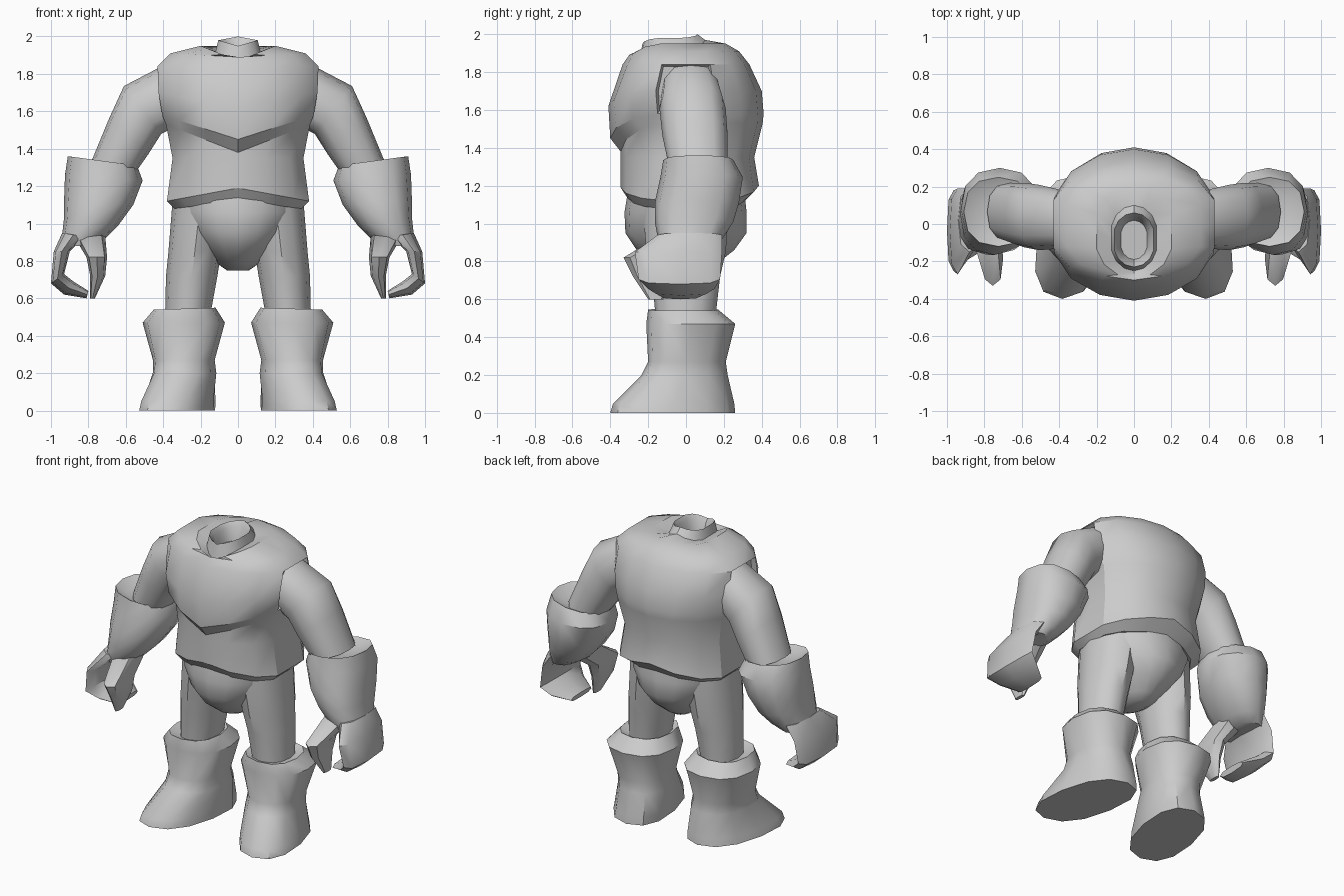
import bpy, bmesh, math

grey = bpy.data.materials.new("plain grey")
grey.diffuse_color = (0.6, 0.6, 0.6, 1)


def ring(sec, n, wide, square):
    """Cross-section from inner point to outer point (x, z), and front to back in y.
    Optional extras: front and back height shift at the middle, and sideways shear."""
    x1, z1, x2, z2, yf, yb = sec[:6]
    df, db, shear = (list(sec[6:]) + [0, 0, 0])[:3]
    pts = []
    for i in range(n):
        a = 2 * math.pi * i / n
        c, s = math.cos(a), math.sin(a)
        c = math.copysign(abs(c) ** square, c)
        s = math.copysign(abs(s) ** square, s)
        c = max(-1, min(1, c * wide))
        y = (yf + yb) / 2 + s * (yb - yf) / 2
        mid = 1 - abs(c)
        z = (z1 + z2) / 2 + c * (z2 - z1) / 2 + mid * (df if s < 0 else db)
        pts.append(((x1 + x2) / 2 + c * (x2 - x1) / 2 - shear * y, y, z))
    return pts


def loft(name, sections, n=12, mirror=True, wide=1.0, square=1.0, angle=40, edit=None):
    bm = bmesh.new()
    rings = [[bm.verts.new(p) for p in ring(s, n, wide, square)] for s in sections]
    for a, b in zip(rings, rings[1:]):
        for i in range(n):
            j = (i + 1) % n
            bm.faces.new((a[i], a[j], b[j], b[i]))
    bm.faces.new(rings[0])
    bm.faces.new(rings[-1])
    bmesh.ops.recalc_face_normals(bm, faces=bm.faces)
    if edit:
        edit(bm)
    me = bpy.data.meshes.new(name)
    bm.to_mesh(me)
    bm.free()
    me.shade_smooth()
    me.set_sharp_from_angle(angle=math.radians(angle))
    me.materials.append(grey)
    ob = bpy.data.objects.new(name, me)
    bpy.context.collection.objects.link(ob)
    if mirror:
        ob.modifiers.new("mirror", "MIRROR").use_mirror_merge = False
    return ob


def level(z, hw, yf, yb, df=0, db=0):
    return (-hw, z, hw, z, yf, yb, df, db)


def armholes(bm):
    """Sink the flat sides of the chest where the arms enter."""
    for side in (-1, 1):
        bm.normal_update()
        fs = [f for f in bm.faces if f.normal.x * side > 0.85
              and 1.6 < f.calc_center_median().z < 1.86]
        if fs:
            bmesh.ops.inset_region(bm, faces=fs, thickness=0.015, depth=-0.03)


# Shirt: hem, waist, overhanging chest, shoulders, collar and hollow neck
loft("shirt", [
    level(1.08, .34, -.30, .31, .04, .04),
    level(1.12, .38, -.345, .385, .07, .08),
    level(1.35, .35, -.345, .36),
    level(1.53, .385, -.345, .405, -.15, 0),
    level(1.58, .405, -.40, .41, -.13, 0),
    level(1.70, .425, -.41, .40, -.08, 0),
    level(1.84, .43, -.335, .335),
    level(1.91, .36, -.30, .28, -.02, 0),
    level(1.95, .20, -.29, .21, -.08, 0),
    level(1.92, .12, -.25, .10, -.08, .05),
    level(1.98, .105, -.23, .06, -.03, .02),
    level(1.95, .085, -.21, .04, -.03, .02),
    level(1.87, .07, -.19, .02, -.02, 0),
], n=16, mirror=False, wide=1.12, angle=32, edit=armholes)

# Briefs
loft("briefs", [
    level(1.15, .35, -.31, .31), level(1.06, .335, -.325, .32),
    level(.95, .27, -.32, .32), level(.86, .19, -.26, .255),
    level(.785, .11, -.16, .16), level(.75, .06, -.08, .10),
], n=16, mirror=False)

# Legs
loft("leg", [
    (.05, 1.12, .35, 1.12, -.23, .23), (.09, .85, .372, .85, -.21, .21),
    (.11, .72, .385, .72, -.18, .18), (.15, .5, .39, .5, -.16, .155),
])

# Boots with flared cuff and toes turned out
loft("boot", [
    (.17, .52, .39, .52, -.13, .13), (.12, .55, .45, .54, -.20, .17),
    (.07, .47, .51, .47, -.21, .26), (.125, .27, .455, .27, -.20, .21, 0, 0, .05),
    (.115, .20, .455, .20, -.235, .22, 0, 0, .1),
    (.12, .05, .495, .05, -.385, .255, 0, 0, .18),
    (.12, 0, .505, 0, -.40, .26, 0, 0, .18),
], square=.85)

# Arms
loft("upper_arm", [
    (.37, 1.50, .39, 1.85, -.13, .18), (.41, 1.48, .61, 1.735, -.14, .21),
    (.48, 1.37, .69, 1.56, -.125, .22), (.55, 1.27, .785, 1.33, -.09, .22),
], square=.85)
loft("gauntlet", [
    (.59, 1.29, .84, 1.32, -.07, .19), (.54, 1.31, .91, 1.36, -.12, .25),
    (.51, 1.23, .925, 1.26, -.135, .30), (.56, 1.10, .93, 1.12, -.165, .28),
    (.64, .99, .93, 1.03, -.165, .25), (.71, .92, .94, .94, -.15, .20),
    (.77, .88, .95, .88, -.13, .16),
], square=.85)

# Hand: curled mitten fingers and thumb
loft("fingers", [
    (.82, .93, .94, .95, -.15, .19), (.90, .85, .985, .85, -.27, .19),
    (.93, .73, 1.0, .68, -.25, .18), (.88, .69, .93, .62, -.20, .15),
    (.80, .64, .81, .60, -.14, .08),
], n=8, square=.8)
loft("thumb", [
    (.71, .94, .87, .92, -.15, .10), (.70, .82, .81, .82, -.33, -.05),
    (.71, .72, .79, .72, -.28, -.08), (.765, .60, .79, .60, -.20, -.12),
], n=8, square=.8)
